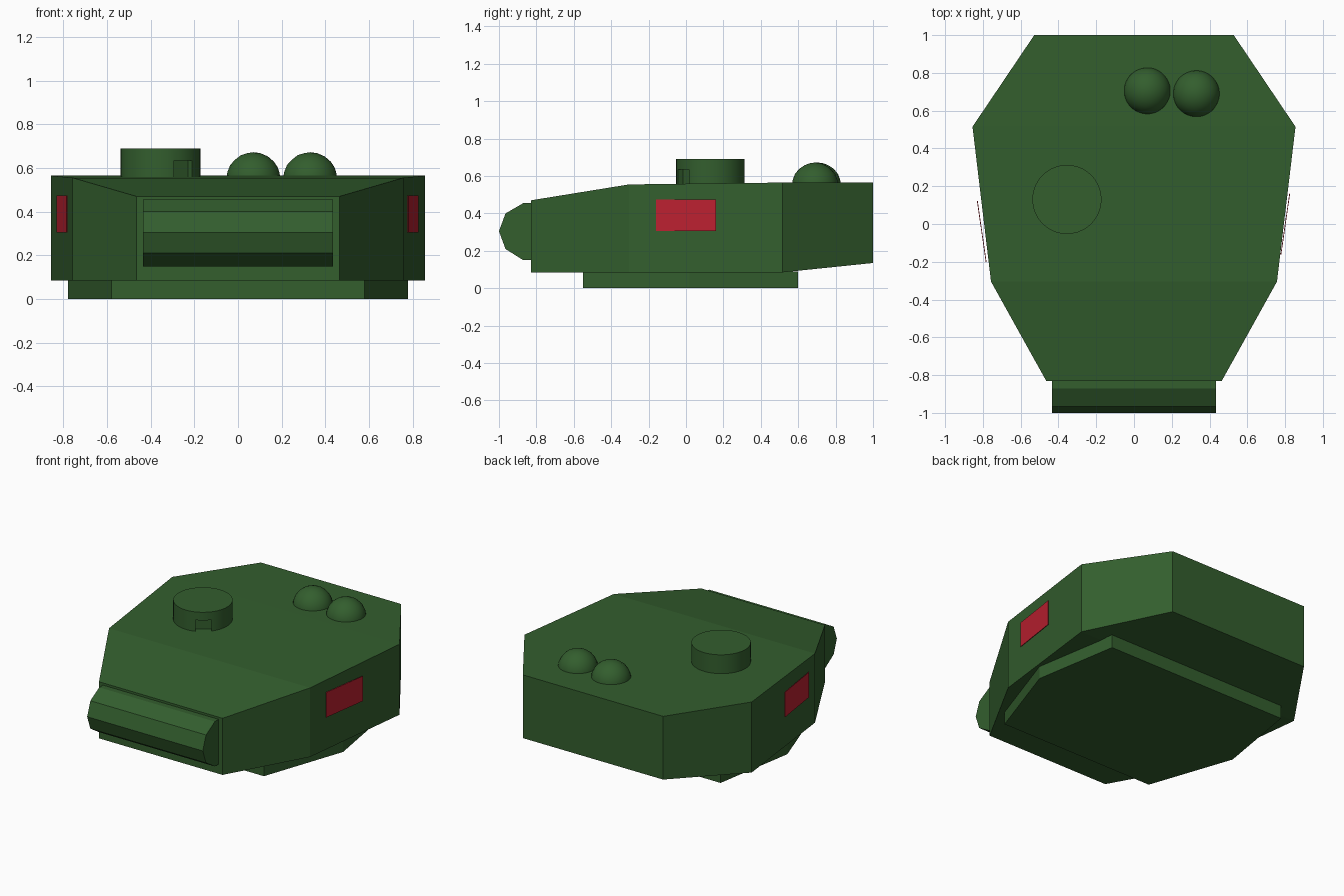
import bpy, bmesh, math
from mathutils import Vector, Matrix

if "Cube" in bpy.data.objects:
    bpy.data.objects.remove(bpy.data.objects["Cube"])


def material(name, rgb):
    m = bpy.data.materials.new(name)
    m.diffuse_color = (*rgb, 1)
    m.use_nodes = True
    m.node_tree.nodes["Principled BSDF"].inputs["Base Color"].default_value = m.diffuse_color
    return m


GREEN = material("armour green", (0.033, 0.112, 0.027))
RED = material("marker red", (0.5, 0.015, 0.03))


def finish(name, bm, mat):
    bmesh.ops.recalc_face_normals(bm, faces=bm.faces)
    me = bpy.data.meshes.new(name)
    bm.to_mesh(me)
    bm.free()
    me.materials.append(mat)
    ob = bpy.data.objects.new(name, me)
    bpy.context.collection.objects.link(ob)
    return ob


def smooth(ob, deg=30):
    bpy.ops.object.select_all(action='DESELECT')
    ob.select_set(True)
    bpy.context.view_layer.objects.active = ob
    bpy.ops.object.shade_smooth_by_angle(angle=math.radians(deg))


def loft(name, stations, mat):
    """Rectangular sections (y, half width, bottom z, top z) joined along y."""
    bm = bmesh.new()
    rings = [[bm.verts.new(p) for p in
              ((-w, y, b), (w, y, b), (w, y, t), (-w, y, t))]
             for y, w, b, t in stations]
    for r, s in zip(rings, rings[1:]):
        for i in range(4):
            j = (i + 1) % 4
            bm.faces.new((r[i], r[j], s[j], s[i]))
    bm.faces.new(rings[0])
    bm.faces.new(rings[-1])
    return finish(name, bm, mat)


def box(name, centre, size, angle, mat):
    bm = bmesh.new()
    m = (Matrix.Translation(centre) @ Matrix.Rotation(angle, 4, 'Z')
         @ Matrix.Diagonal((*size, 1)))
    bmesh.ops.create_cube(bm, size=1, matrix=m)
    return finish(name, bm, mat)


# Main turret shell and the turret ring plate beneath it
loft("turret_shell", [(-0.83, 0.465, 0.085, 0.47), (-0.305, 0.757, 0.085, 0.555),
                      (0.515, 0.855, 0.085, 0.565), (1.0, 0.528, 0.135, 0.565)], GREEN)
loft("base_plate", [(-0.55, 0.58, 0, 0.09), (0.02, 0.777, 0, 0.09),
                    (0.6, 0.68, 0, 0.09)], GREEN)

# Rounded front mantlet: side profile extruded across x
bm = bmesh.new()
profile = [(-0.82, 0.15), (-0.87, 0.15), (-0.965, 0.21), (-1.0, 0.305),
           (-0.965, 0.40), (-0.87, 0.455), (-0.82, 0.455)]
face = bm.faces.new([bm.verts.new((-0.435, y, z)) for y, z in profile])
out = bmesh.ops.extrude_face_region(bm, geom=[face])
bmesh.ops.translate(bm, vec=(0.87, 0, 0),
                    verts=[v for v in out["geom"] if isinstance(v, bmesh.types.BMVert)])
finish("front_mantlet", bm, GREEN)

# Commander's cupola with a small vision slot facing front right
centre = Vector((-0.355, 0.13, 0.615))
bm = bmesh.new()
bmesh.ops.create_cone(bm, cap_ends=True, segments=40, radius1=0.183, radius2=0.183,
                      depth=0.15, matrix=Matrix.Translation(centre))
cupola = finish("cupola", bm, GREEN)
slot_angle = math.radians(-54)
aim = Vector((math.cos(slot_angle), math.sin(slot_angle), 0))
cutter = box("slot_cutter", centre + aim * 0.185 + Vector((0, 0, -0.02)),
             (0.08, 0.1, 0.08), slot_angle, GREEN)
cutter.hide_render = True
cutter.hide_set(True)
cut = cupola.modifiers.new("slot", 'BOOLEAN')
cut.operation = 'DIFFERENCE'
cut.object = cutter
smooth(cupola)

# Two rounded roof vents
for name, x, y in (("roof_dome_left", 0.07, 0.705), ("roof_dome_right", 0.33, 0.69)):
    bm = bmesh.new()
    bmesh.ops.create_icosphere(bm, subdivisions=3, radius=0.125,
                               matrix=Matrix.Translation((x, y, 0.547)))
    smooth(finish(name, bm, GREEN))

# Red marker plates standing just off each side
for name, side, y in (("marker_plate_right", 1, 0.0), ("marker_plate_left", -1, -0.04)):
    tilt = math.atan2(0.047, 0.325)
    box(name, (side * (0.801 if side > 0 else 0.806), y, 0.39), (0.004, 0.326, 0.17),
        -side * tilt, RED)
